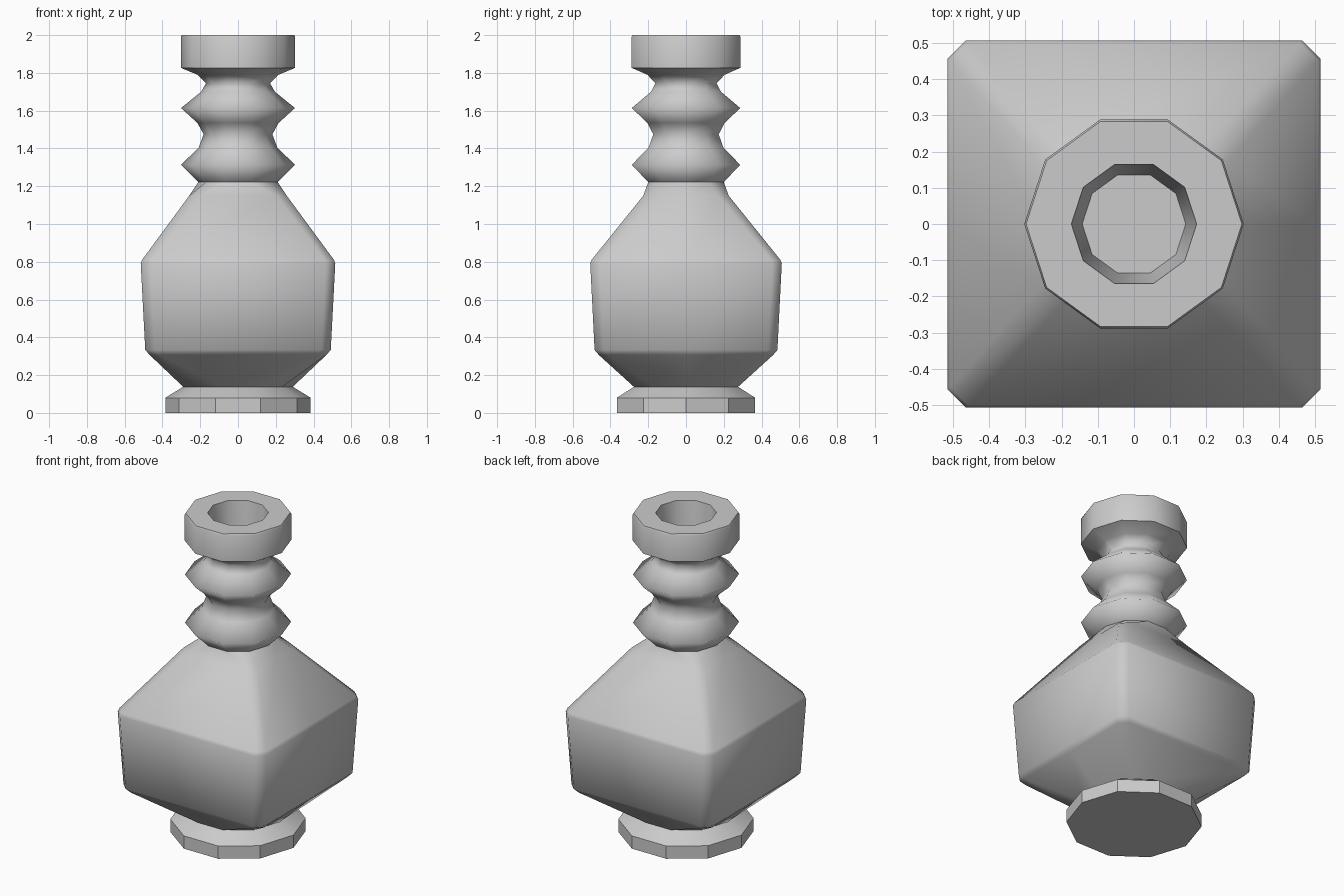
import bpy, bmesh, math

if "Cube" in bpy.data.objects:
    bpy.data.objects.remove(bpy.data.objects["Cube"])

N = 10  # every cross-section has ten points


def section(spec):
    """(z, r) is a regular decagon; (z, sx, sy, c) is a chamfered box section."""
    if len(spec) == 2:
        z, r = spec
        return [(r * math.cos(math.tau * i / N), r * math.sin(math.tau * i / N), z) for i in range(N)]
    z, sx, sy, c = spec
    quarter = [(sx, sy - c), (sx - c, sy)]
    half = [(sx, 0)] + quarter + [(-x, y) for x, y in reversed(quarter)]
    return [(x, y, z) for x, y in half] + [(-x, -y, z) for x, y in half]


def loft(name, specs, angle, cap_start=False, cap_end=False):
    bm = bmesh.new()
    rings = [[bm.verts.new(p) for p in section(s)] for s in specs]
    for a, b in zip(rings, rings[1:]):
        for i in range(N):
            j = (i + 1) % N
            bm.faces.new((a[i], a[j], b[j], b[i]))
    if cap_start:
        bm.faces.new(rings[0][::-1])
    if cap_end:
        bm.faces.new(rings[-1])
    mesh = bpy.data.meshes.new(name)
    bm.to_mesh(mesh)
    bm.free()
    ob = bpy.data.objects.new(name, mesh)
    bpy.context.collection.objects.link(ob)
    bpy.ops.object.select_all(action='DESELECT')
    ob.select_set(True)
    bpy.context.view_layer.objects.active = ob
    bpy.ops.object.shade_smooth_by_angle(angle=math.radians(angle))
    return ob


# Foot disc with sloped top
loft("foot", [(0, 0.385), (0.08, 0.385), (0.138, 0.29)], 30, cap_start=True)

# Boxy body blending into round foot and neck
loft("body", [
    (0.138, 0.29),
    (0.307, 0.468, 0.462, 0.05),
    (0.333, 0.491, 0.484, 0.05),
    (0.79, 0.515, 0.507, 0.05),
    (0.81, 0.508, 0.5, 0.05),
    (1.15, 0.258, 0.226, 0.055),
    (1.222, 0.21),
], 75)

# Ribbed neck
loft("neck", [
    (1.222, 0.21), (1.313, 0.302), (1.405, 0.208), (1.475, 0.182),
    (1.535, 0.215), (1.614, 0.302), (1.70, 0.195), (1.745, 0.17),
    (1.79, 0.215), (1.827, 0.303),
], 179)

# Lip ring and mouth recess
loft("lip", [
    (1.827, 0.303), (1.99, 0.303), (2.0, 0.298),
    (2.0, 0.173), (1.75, 0.143),
], 40, cap_end=True)
